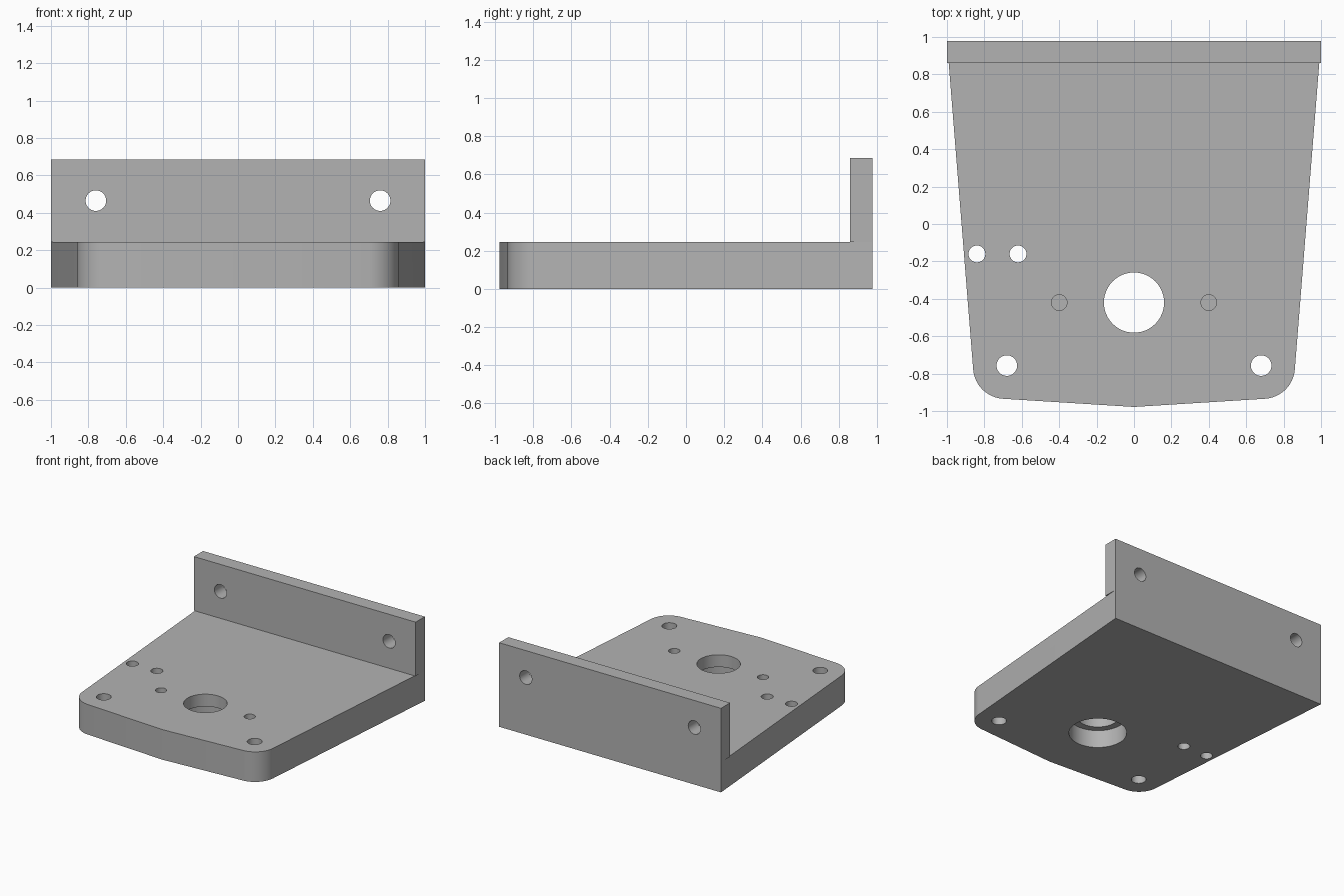
import bpy, bmesh, math
from mathutils import Vector, Matrix

if "Cube" in bpy.data.objects:
    bpy.data.objects.remove(bpy.data.objects["Cube"], do_unlink=True)

PLATE, TOP, REAR, WALL = 0.245, 0.685, 0.978, 0.86

grey = bpy.data.materials.new("plain grey")
grey.use_nodes = True
colour = (0.45, 0.45, 0.45, 1)
grey.diffuse_color = colour
grey.node_tree.nodes["Principled BSDF"].inputs["Base Color"].default_value = colour


def add_object(name, bm):
    bmesh.ops.recalc_face_normals(bm, faces=bm.faces)
    mesh = bpy.data.meshes.new(name)
    bm.to_mesh(mesh)
    bm.free()
    mesh.materials.append(grey)
    obj = bpy.data.objects.new(name, mesh)
    bpy.context.collection.objects.link(obj)
    return obj


def prism(name, outline, z0, z1):
    bm = bmesh.new()
    face = bm.faces.new([bm.verts.new((x, y, z0)) for x, y in outline])
    new = bmesh.ops.extrude_face_region(bm, geom=[face])["geom"]
    bmesh.ops.translate(bm, vec=(0, 0, z1 - z0),
                        verts=[v for v in new if isinstance(v, bmesh.types.BMVert)])
    return add_object(name, bm)


def drill(radius, centre, depth, axis="Z"):
    bm = bmesh.new()
    turn = Matrix.Rotation(math.pi / 2, 4, "X") if axis == "Y" else Matrix()
    bmesh.ops.create_cone(bm, cap_ends=True, segments=48, radius1=radius, radius2=radius,
                          depth=depth, matrix=Matrix.Translation(centre) @ turn)
    return add_object("drill_cutter", bm)


def combine(target, tool, operation):
    mod = target.modifiers.new(operation.lower(), "BOOLEAN")
    mod.operation, mod.solver, mod.object = operation, "EXACT", tool
    bpy.context.view_layer.objects.active = target
    bpy.ops.object.modifier_apply(modifier=mod.name)
    bpy.data.objects.remove(tool, do_unlink=True)


def fillet(a, corner, b, radius, steps=16):
    """Arc that rounds the corner between the lines to a and b."""
    a, corner, b = Vector(a), Vector(corner), Vector(b)
    u, v = (a - corner).normalized(), (b - corner).normalized()
    half = u.angle(v) / 2
    centre = corner + (u + v).normalized() * radius / math.sin(half)
    start = corner + u * radius / math.tan(half) - centre
    end = corner + v * radius / math.tan(half) - centre
    sweep = start.angle(end)
    return [centre + (start * math.sin(sweep * (1 - i / steps))
                      + end * math.sin(sweep * i / steps)) / math.sin(sweep)
            for i in range(steps + 1)]


# Tapered base plate with a shallow pointed front and rounded front corners
nose, corner, rear = (0, -REAR), (0.848, -0.925), (1, REAR)
right_half = [tuple(p) for p in fillet(nose, corner, rear, 0.17)] + [rear]
outline = [nose] + right_half + [(-x, y) for x, y in reversed(right_half)]
bracket = prism("mounting_bracket", outline, 0, PLATE)

# Upright rear flange
flange = prism("rear_flange", [(-1, WALL), (1, WALL), (1, REAR), (-1, REAR)], PLATE, TOP)
combine(bracket, flange, "UNION")

# Central bore, wider from below
combine(bracket, drill(0.161, (0, -0.42, PLATE / 2), 1), "DIFFERENCE")
combine(bracket, drill(0.216, (0, -0.42, 0), 0.29), "DIFFERENCE")

# Mirrored holes: front corners, blind holes beside the bore, flange bolts
for side in (-1, 1):
    combine(bracket, drill(0.055, (side * 0.68, -0.757, PLATE / 2), 1), "DIFFERENCE")
    combine(bracket, drill(0.042, (side * 0.4, -0.42, PLATE), 0.3), "DIFFERENCE")
    combine(bracket, drill(0.055, (side * 0.76, 0.92, 0.465), 0.5, "Y"), "DIFFERENCE")

# Pair of small through holes on one side only
for x in (-0.84, -0.62):
    combine(bracket, drill(0.045, (x, -0.16, PLATE / 2), 1), "DIFFERENCE")

bpy.ops.object.select_all(action="DESELECT")
bracket.select_set(True)
bpy.context.view_layer.objects.active = bracket
bpy.ops.object.shade_smooth_by_angle(angle=math.radians(30))
